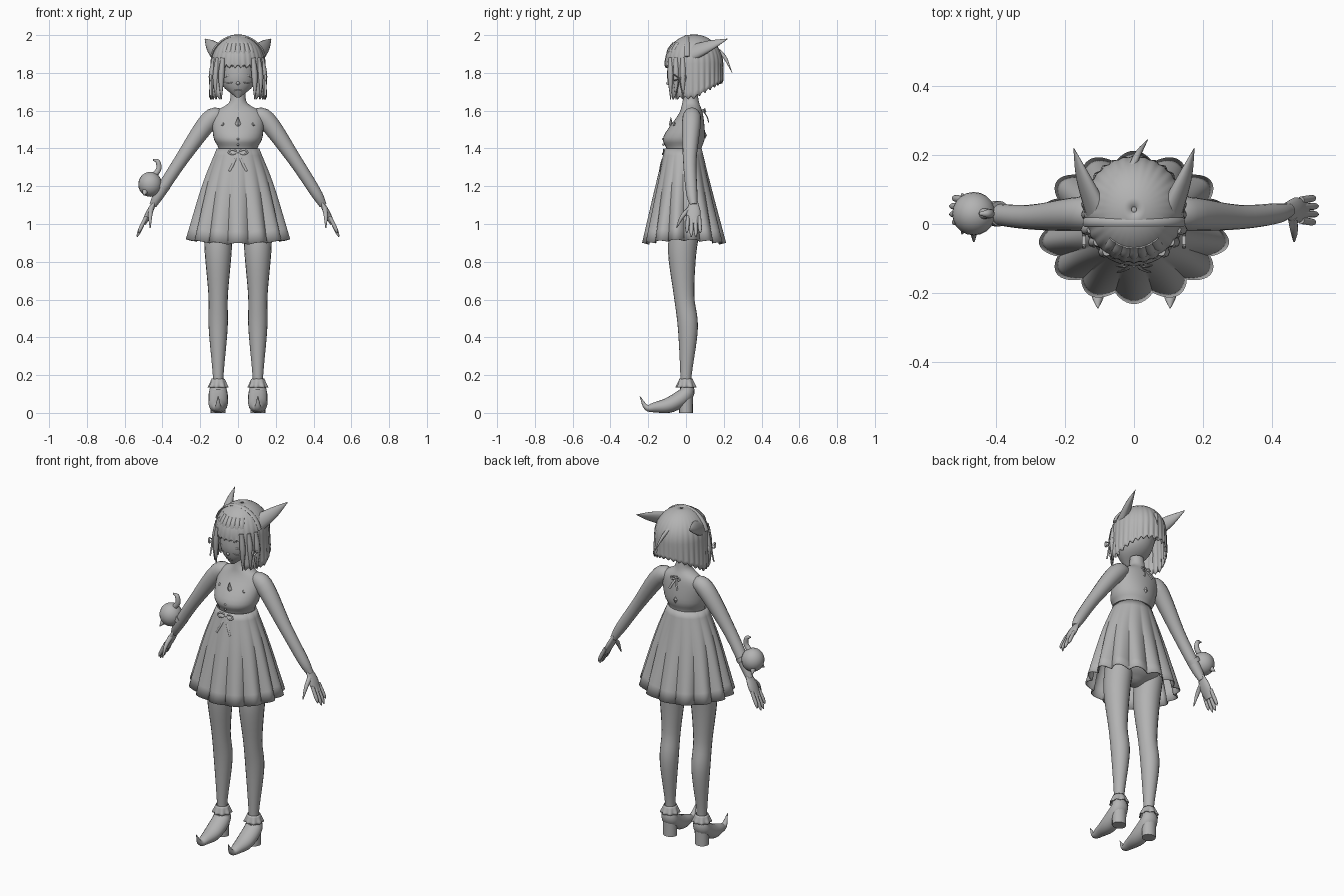
import bpy, bmesh
from math import sin, cos, pi, radians
from mathutils import Vector, Matrix

default_cube = bpy.data.objects.get("Cube")
if default_cube:
    bpy.data.objects.remove(default_cube)

grey = bpy.data.materials.new("plain_grey")
grey.use_nodes = True
grey.diffuse_color = (.45, .45, .45, 1)
grey.node_tree.nodes["Principled BSDF"].inputs["Base Color"].default_value = grey.diffuse_color
SIDES = {"left": 1, "right": -1}
UP, ACROSS, FORWARD = Vector((0, 0, 1)), Vector((1, 0, 0)), Vector((0, 1, 0))


def finish(name, bm, sharp=50, thickness=0):
    """Turn a bmesh into a smooth grey object, optionally a thin shell."""
    bmesh.ops.recalc_face_normals(bm, faces=bm.faces)
    mesh = bpy.data.meshes.new(name)
    bm.to_mesh(mesh)
    bm.free()
    mesh.materials.append(grey)
    mesh.shade_smooth()
    mesh.set_sharp_from_angle(angle=radians(sharp))
    part = bpy.data.objects.new(name, mesh)
    bpy.context.collection.objects.link(part)
    if thickness:
        shell = part.modifiers.new("thickness", "SOLIDIFY")
        shell.thickness, shell.offset = thickness, 0


def loft(name, rings, closed=True, **style):
    """Skin a list of rings, closing both ends if asked."""
    bm = bmesh.new()
    rows = [[bm.verts.new(point) for point in ring] for ring in rings]
    for low, high in zip(rows, rows[1:]):
        for i in range(len(low)):
            bm.faces.new((low[i - 1], low[i], high[i], high[i - 1]))
    if closed:
        bm.faces.new(rows[0])
        bm.faces.new(rows[-1])
    finish(name, bm, **style)


def angles(count):
    return [2 * pi * i / count for i in range(count)]


def interpolate(rows, steps=5):
    """Catmull-Rom curve through rows of numbers."""
    keys = [Vector(row) for row in rows]
    keys = [2 * keys[0] - keys[1]] + keys + [2 * keys[-1] - keys[-2]]
    curve = []
    for a, b, c, d in zip(keys, keys[1:], keys[2:], keys[3:]):
        for i in range(steps):
            t = i / steps
            slope_in, slope_out = (c - a) / 2, (d - b) / 2
            ease = t * t * (3 - 2 * t)
            curve.append(b.lerp(c, ease) + slope_in * (t * (1 - t) ** 2) - slope_out * (t * t * (1 - t)))
    return curve + [keys[-2]]


def body(name, rows, pleats=0, **style):
    """Stack of level ovals, each row giving height, half width, front and back."""
    curve = interpolate(rows)
    top, bottom = curve[0][0], curve[-1][0]
    rings = []
    for z, width, front, back in curve:
        drop = (top - z) / (top - bottom) if pleats else 0
        ring = []
        for a in angles(168 if pleats else 32):
            lobe = abs(cos(pleats / 2 * a))
            r = 1 - .13 * drop * (1 - lobe)
            ring.append((width * r * sin(a), (front + back) / 2 - (back - front) / 2 * r * cos(a),
                         z + .01 * drop * (lobe - cos(2 * a))))
        rings.append(ring)
    loft(name, rings, **style)


def tube(name, rows, side=1, ref=FORWARD, stretch=1, sides=16):
    """Rows give x, y, z and radius; the section is stretched along ref."""
    curve = interpolate(rows)
    rings = []
    for i, row in enumerate(curve):
        ahead, behind = curve[min(i + 1, len(curve) - 1)], curve[max(i - 1, 0)]
        along = Vector((ahead - behind)[:3]).normalized()
        u = (ref - along * ref.dot(along)).normalized()
        w = along.cross(u)
        radius = max(row[3], .001)
        ring = [Vector(row[:3]) + radius * (w * sin(a) + stretch * u * cos(a)) for a in angles(sides)]
        rings.append([(side * p.x, p.y, p.z) for p in ring])
    loft(name, rings)


def ribbon(name, points, width, side=1):
    tube(name, [(*p, width) for p in points], side, stretch=.5, sides=8)


def ball(name, place, size, segments=20, rings=12, sharp=50):
    bm = bmesh.new()
    bmesh.ops.create_uvsphere(bm, u_segments=segments, v_segments=rings, radius=1,
                              matrix=Matrix.LocRotScale(Vector(place), None, Vector(size)))
    finish(name, bm, sharp)


def diamond(name, place, width, height):
    ball(name, place, (width, .01, height), segments=4, rings=2, sharp=10)


def bow(name, y, z, out, size):
    """Knot with two loops and two hanging tails, facing out along y."""
    knot = Vector((0, y, z))
    lift, wide, front = UP * size, ACROSS * size, FORWARD * out
    ball(name + "_knot", knot, (.01, .01, .01))
    for side, s in SIDES.items():
        loop = [knot, knot + wide * .6 + lift * .3 + front * .2, knot + wide + front * .2,
                knot + wide * .6 - lift * .2 + front * .3, knot]
        tail = [knot, knot + wide * .4 - lift + front * .4, knot + wide * .9 - lift * 2 + front * .6]
        ribbon(f"{name}_{side}_loop", loop, .005, s)
        ribbon(f"{name}_{side}_tail", tail, .006, s)


# Head, neck, torso and the pleated skirt
body("head", [(1.67, .01, -.06, -.04), (1.73, .08, -.09, .07), (1.8, .1, -.1, .12),
              (1.9, .1, -.08, .14), (1.98, .03, 0, .07)])
body("torso", [(1.7, .04, -.01, .06), (1.64, .05, -.02, .07), (1.58, .13, -.04, .09), (1.46, .13, -.12, .1),
               (1.38, .1, -.1, .08), (1.2, .12, -.1, .09), (1, .15, -.1, .12), (.92, .03, -.03, .03)])
body("skirt", [(1.4, .11, -.11, .08), (1.2, .19, -.16, .13), (.9, .28, -.23, .21)],
     pleats=14, closed=False, thickness=.005, sharp=35)

# Face, bodice ornaments and bows
ball("nose", (0, -.09, 1.745), (.01, .015, .01))
ribbon("mouth", [(-.02, -.08, 1.705), (0, -.085, 1.71), (.02, -.08, 1.705)], .003)
diamond("chest_diamond", (0, -.08, 1.53), .015, .04)
diamond("back_diamond", (0, .1, 1.47), .013, .02)
for i in range(2):
    ball(f"button_{i + 1}", (0, -.12, 1.45 - i * .03), (.006, .006, .006))
bow("waist_bow", -.11, 1.38, -FORWARD.y * .05, .05)
bow("back_bow", .09, 1.6, FORWARD.y * .05, .03)


def limb(name, rows, side, **shape):
    """Part of a leg: rows give y, z and radius above the footprint."""
    tube(name, [(.105, *row) for row in rows], side, ref=ACROSS, **shape)


for side, s in SIDES.items():
    diamond(side + "_chest_diamond", (s * .08, -.06, 1.525), .012, .015)
    ribbon(side + "_upper_lash", [(.02, -.09, 1.77), (.05, -.085, 1.785), (.08, -.06, 1.775)], .004, s)
    ribbon(side + "_lower_lash", [(.03, -.09, 1.75), (.05, -.08, 1.745), (.07, -.06, 1.75)], .003, s)

    # Arm, palm, fingers and thumb
    tube(side + "_arm", [(.08, .03, 1.57, .035), (.15, .03, 1.55, .05), (.3, .02, 1.34, .036),
                         (.41, .03, 1.17, .03), (.45, .04, 1.1, .02)], s)
    tube(side + "_palm", [(.44, .04, 1.12, .01), (.47, .04, 1.06, .017), (.5, .04, 1, .012)], s, stretch=2.2)
    for i in range(4):
        spread = i - 1.5
        y, length = .04 + spread * .02, .1 - spread ** 2 * .01
        tip = Vector((.495 + length * .4, y + spread * .004, 1.03 - length))
        tube(f"{side}_finger_{i + 1}", [(.485, y, 1.04, .01), (*tip.lerp((.495, y, 1.03), .3), .01), (*tip, .003)],
             s, sides=10)
    tube(side + "_thumb", [(.46, .02, 1.08, .014), (.465, -.02, 1.04, .011), (.465, -.05, .98, .003)], s, sides=10)

    # Leg, curled shoe and block heel
    limb(side + "_leg", [(0, 1, .08), (-.02, .85, .075), (-.01, .62, .054), (.01, .45, .053),
                         (0, .2, .03), (0, .1, .03)], s, stretch=.95, sides=20)
    limb(side + "_shoe", [(0, .16, .03), (0, .1, .042), (-.08, .045, .042), (-.16, .03, .028),
                          (-.21, .03, .015), (-.245, .09, .001)], s, stretch=1.2)
    limb(side + "_heel", [(0, .1, .037), (0, 0, .036)], s, stretch=1.1)

    # Wavy ankle frill
    frill = []
    for step in range(5):
        t = step / 4
        radius = [(.033 + .017 * t) * (1 + .1 * t * sin(8 * a)) for a in angles(64)]
        frill.append([(s * .105 + r * sin(a), r * cos(a), .18 - .045 * t) for a, r in zip(angles(64), radius)])
    loft(side + "_ankle_frill", frill, closed=False, thickness=.004)

    # Swept-back animal ear
    tube(side + "_ear", [(.1, .02, 1.9, .03), (.145, .13, 1.945, .018), (.175, .22, 1.98, .001)],
         s, ref=Vector((.5, 0, -.85)), stretch=1.7)

    # Loose locks beside the face and a small hair bow
    for i in range(3):
        a = radians(36 + 16 * i)
        x, y = .15 * sin(a), .04 - .15 * cos(a)
        tube(f"{side}_side_lock_{i + 1}", [(x * .9, y, 1.88, .012), (x, y, 1.78, .016), (x, y, 1.66, .002)], s, sides=8)
    for where, d in (("front", -1), ("back", 1)):
        knot = Vector((.145, -.035, 1.77))
        away = FORWARD * d * .03
        ribbon(f"{side}_hair_bow_{where}", [knot, knot + away + UP * .02, knot + away - UP * .01, knot], .006, s)
        ribbon(f"{side}_hair_ribbon_{where}", [knot, knot + away / 3 - UP * .05, knot + away * .7 - UP * .09], .005, s)

# Bobbed hair: a dome, then strands falling to a jagged hem, open over the face
COLUMNS, DOME, FALL, CROWN = 180, 9, 6, 1.85


def hem(column, a):
    jag = .018 * abs(column % 6 / 3 - 1)
    if cos(a) > cos(radians(39)):
        return 1.825 + jag
    return 1.66 + jag + .085 * max(0, -cos(a))


hair = []
for row in range(DOME + FALL + 1):
    tilt = min(row + .3, DOME) / DOME * pi / 2
    fall = max(0, row - DOME) / FALL
    ring = []
    for column, a in enumerate(angles(COLUMNS)):
        strand = 1 + (.01 + .012 * fall) * sin(tilt) ** 4 * cos(COLUMNS / 6 * a)
        r = sin(tilt) * strand
        z = CROWN + .15 * cos(tilt) + fall * (hem(column, a) - CROWN)
        ring.append(((.141 + .006 * fall) * r * sin(a), .042 - .15 * r * cos(a), z))
    hair.append(ring)
loft("bobbed_hair", hair, closed=False, thickness=.008, sharp=40)
ball("hair_crown", (0, .042, 1.99), (.02, .02, .01))

# Fringe locks, headband and the stray lock at the back
for i in range(7):
    a = radians(12 * (i - 3))
    arc = [(.14 * sin(t) * sin(a), .04 - .15 * sin(t) * cos(a), CROWN + .15 * cos(t), .015 * sin(2 * t))
           for t in (radians(45), radians(65), radians(98))]
    tube(f"fringe_lock_{i + 1}", arc, ref=Vector((sin(a), -cos(a), 0)), stretch=.5, sides=8)
band = [radians(15 * (i + 1)) for i in range(11)]
tube("headband", [(.147 * cos(a), .005, CROWN + .145 * sin(a), .007) for a in band], stretch=2, sides=8)
tube("stray_lock", [(-.02, .13, 1.95, .01), (.01, .2, 1.89, .01), (.04, .245, 1.8, .001)], sides=8)

# Round charm on the right wrist, with a curling tail, two small ears and a band
ball("wrist_charm", (-.465, .03, 1.21), (.063, .063, .066))
tube("charm_tail", [(-.45, .03, 1.25, .016), (-.42, .03, 1.29, .014), (-.425, .03, 1.33, .012), (-.45, .03, 1.34, .004)])
for where, d in (("front", -1), ("back", 1)):
    tube(f"charm_{where}_ear", [(-.49, .03 + d * .035, 1.175, .018), (-.5, .03 + d * .06, 1.15, .001)],
         ref=ACROSS, sides=8)
tube("charm_bracelet", [(-.39, .03, 1.21, .037), (-.405, .03, 1.19, .037)])
